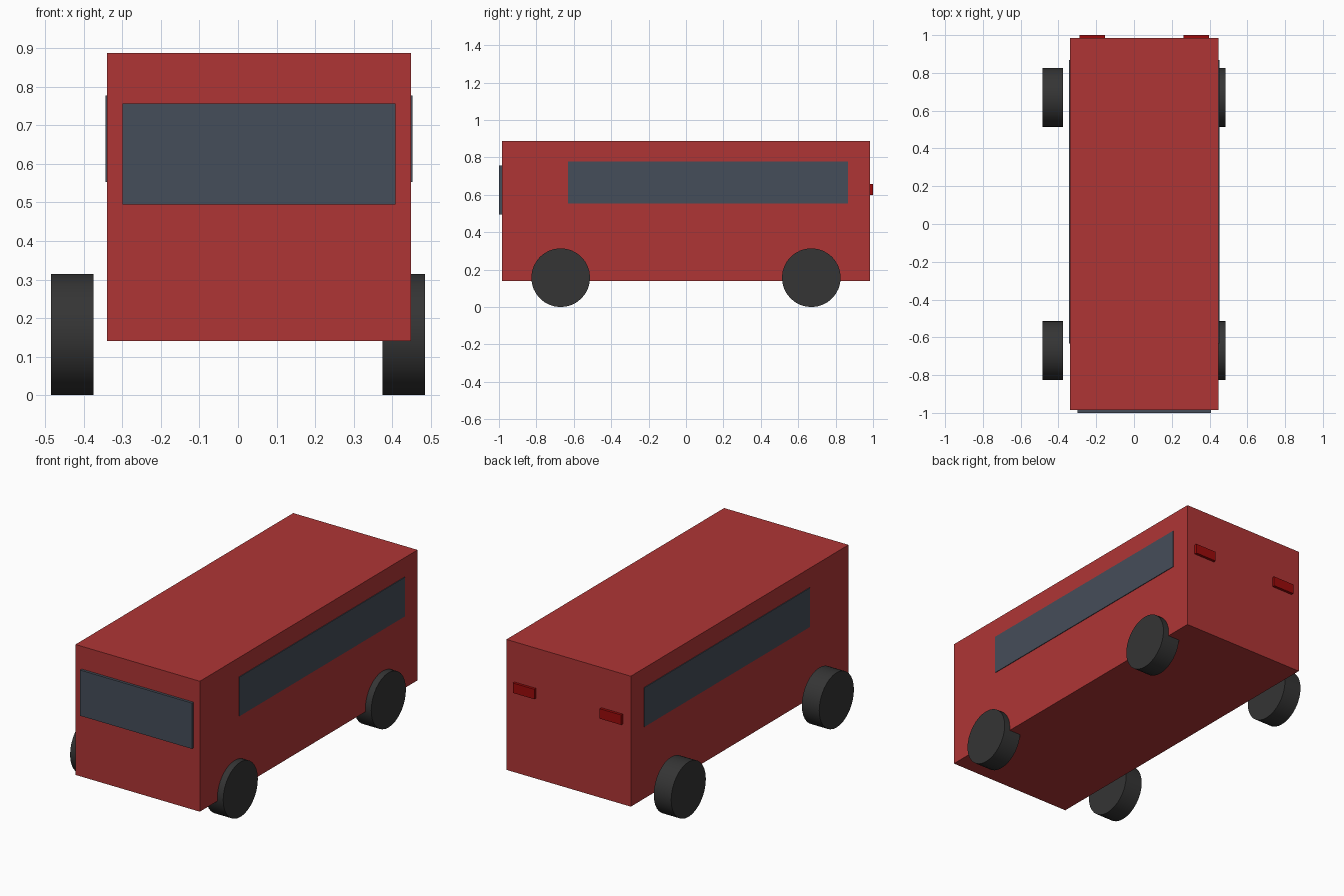
import bpy
import math

if "Cube" in bpy.data.objects:
    bpy.data.objects.remove(bpy.data.objects["Cube"])


def material(name, r, g, b):
    m = bpy.data.materials.new(name)
    m.diffuse_color = (r, g, b, 1)
    m.use_nodes = True
    m.node_tree.nodes["Principled BSDF"].inputs["Base Color"].default_value = m.diffuse_color
    return m


RED = material("red_paint", 0.43, 0.036, 0.036)
GLASS = material("dark_glass", 0.06, 0.075, 0.1)
RUBBER = material("rubber", 0.035, 0.035, 0.035)
LAMP = material("red_lamp", 0.33, 0.003, 0.003)


def box(name, x, y, z, mat):
    """Box from (min, max) ranges along each axis."""
    bpy.ops.mesh.primitive_cube_add(size=1, location=[sum(r) / 2 for r in (x, y, z)])
    ob = bpy.context.object
    ob.name = name
    ob.scale = [r[1] - r[0] for r in (x, y, z)]
    bpy.ops.object.transform_apply(location=False, rotation=False, scale=True)
    ob.data.materials.append(mat)
    return ob


def wheel(name, x, y):
    bpy.ops.mesh.primitive_cylinder_add(vertices=32, radius=0.157, depth=0.11,
                                        location=(x, y, 0.157),
                                        rotation=(0, math.pi / 2, 0))
    ob = bpy.context.object
    ob.name = name
    ob.data.materials.append(RUBBER)
    bpy.ops.object.shade_smooth_by_angle()


# Body shell, set slightly towards +x between the wheels
CX, HALF = 0.054, 0.394
box("body", (CX - HALF, CX + HALF), (-0.985, 0.985), (0.14, 0.887), RED)

# Windscreen
box("windscreen", (CX - 0.354, CX + 0.354), (-1.0, -0.97), (0.495, 0.757), GLASS)

# Side windows and tail lights, one pair each
for label, s in (("left", -1), ("right", 1)):
    side = sorted((CX + s * (HALF - 0.01), CX + s * (HALF + 0.004)))
    box(label + "_side_window", side, (-0.632, 0.867), (0.553, 0.777), GLASS)
    lamp = CX + s * 0.275
    box(label + "_tail_light", (lamp - 0.068, lamp + 0.068), (0.97, 1.0),
        (0.6, 0.657), LAMP)

    # Wheels
    for end, y in (("front", -0.67), ("rear", 0.67)):
        wheel(f"{end}_{label}_wheel", s * 0.43, y)
